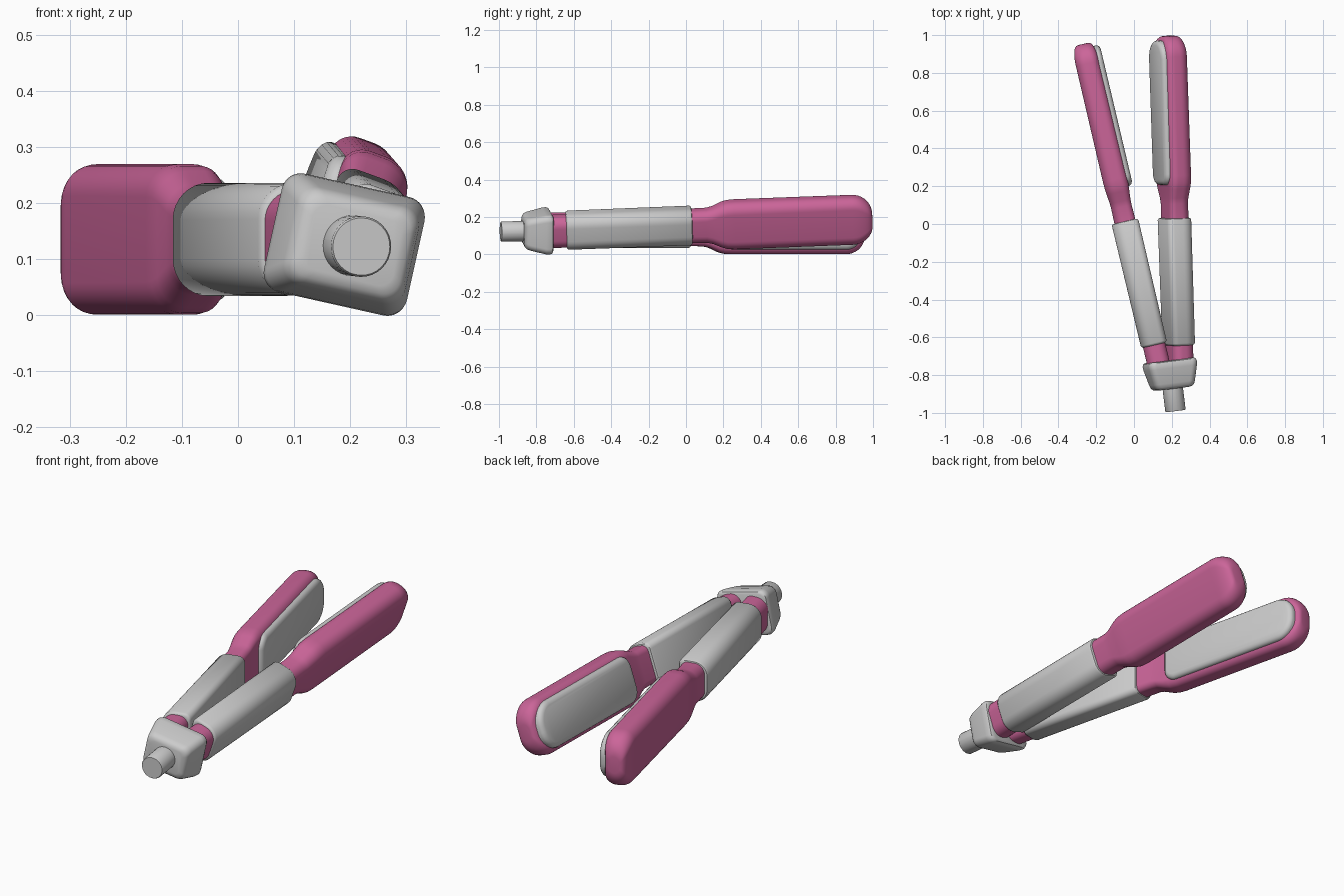
import bpy, bmesh
from math import radians, cos, sin, pi
from mathutils import Matrix, Vector

if "Cube" in bpy.data.objects:
    bpy.data.objects.remove(bpy.data.objects["Cube"])

pink = bpy.data.materials.new("pink")
pink.diffuse_color = (0.60, 0.13, 0.32, 1)
pink.use_nodes = True
pink.node_tree.nodes["Principled BSDF"].inputs["Base Color"].default_value = pink.diffuse_color


def rounded(hw, hh, r_neg, r_pos, n=9):
    """Rounded rectangle; separate corner radii on the -a and +a sides."""
    pts = []
    for k, (sa, sb) in enumerate(((1, 1), (-1, 1), (-1, -1), (1, -1))):
        r = min(r_pos if sa > 0 else r_neg, hw * 0.99, hh * 0.99)
        for i in range(n):
            t = pi / 2 * (k + i / (n - 1))
            pts.append((sa * (hw - r) + r * cos(t), sb * (hh - r) + r * sin(t)))
    return pts


def loft(name, rings, matrix, mirror=1, mat=None):
    """Skin a list of equal-length point rings and close both ends."""
    bm = bmesh.new()
    vs = [[bm.verts.new((p[0] * mirror, p[1], p[2])) for p in r] for r in rings]
    n = len(vs[0])
    for a, b in zip(vs, vs[1:]):
        for i in range(n):
            j = (i + 1) % n
            bm.faces.new((a[i], a[j], b[j], b[i]))
    bm.faces.new(vs[0])
    bm.faces.new(vs[-1])
    bmesh.ops.recalc_face_normals(bm, faces=bm.faces)
    me = bpy.data.meshes.new(name)
    bm.to_mesh(me)
    bm.free()
    ob = bpy.data.objects.new(name, me)
    bpy.context.collection.objects.link(ob)
    ob.matrix_world = matrix
    if mat:
        me.materials.append(mat)
    bpy.ops.object.select_all(action='DESELECT')
    ob.select_set(True)
    bpy.context.view_layer.objects.active = ob
    bpy.ops.object.shade_smooth_by_angle(angle=radians(40))
    return ob


def along_y(stations):
    """Cross-sections (y, half width, half height, outer radius, inner radius)."""
    return [[(a, y, b) for a, b in rounded(hw, hh, ro, ri)]
            for y, hw, hh, ro, ri in stations]


def place(loc, yaw, pitch, roll):
    return (Matrix.Translation(loc) @ Matrix.Rotation(radians(yaw), 4, 'Z')
            @ Matrix.Rotation(radians(pitch), 4, 'X')
            @ Matrix.Rotation(radians(roll), 4, 'Y'))


def arm(side, matrix, mirror):
    # pink shell: hinge end, core, neck, paddle, domed tip
    body = [(-0.78, 0.060, 0.088, 0.055, 0.045), (-0.60, 0.060, 0.088, 0.055, 0.045),
            (-0.02, 0.057, 0.090, 0.050, 0.030), (0.08, 0.055, 0.092, 0.050, 0.030),
            (0.11, 0.056, 0.099, 0.050, 0.030), (0.16, 0.061, 0.122, 0.055, 0.035),
            (0.19, 0.064, 0.131, 0.057, 0.040), (0.23, 0.065, 0.134, 0.058, 0.042)]
    for i in range(10):
        t = radians(88 * i / 9)
        hw = 0.063 * (0.35 + 0.65 * cos(t) ** 0.7)
        hh = 0.134 * (0.28 + 0.72 * cos(t))
        body.append((0.86 + 0.107 * sin(t), hw, hh, 0.056, 0.042))
    loft(side + "_arm", along_y(body), matrix, mirror, pink)

    # grey grip sleeve with softened ends
    grip = [(-0.672, 0.058, 0.088, 0.055, 0.028), (-0.669, 0.065, 0.095, 0.060, 0.030),
            (-0.660, 0.070, 0.100, 0.064, 0.030), (-0.008, 0.072, 0.101, 0.066, 0.030),
            (0.000, 0.067, 0.096, 0.062, 0.028), (0.003, 0.056, 0.086, 0.053, 0.025)]
    loft(side + "_grip", along_y(grip), matrix, mirror)

    # heating plate on the inner face, edges rolled over
    rings = []
    for x, inset in ((0.02, 0), (0.066, 0), (0.074, 0.003), (0.081, 0.010), (0.086, 0.022)):
        rings.append([(x, 0.562 + a, b) for a, b in
                      rounded(0.382 - inset, 0.110 - inset, 0.06 - inset, 0.095 - inset)])
    loft(side + "_heating_plate", rings, matrix, mirror)


arm("left", place((-0.048, 0.012, 0.135), 13.3, 0, 0), 1)
arm("right", place((0.219, 0.03, 0.150), 1.9, 2.2, 20), -1)

# hinge cap, tapering toward the cord
hinge = place((0.187, -0.722, 0.126), 7.0, 0.8, 12.5)
cap = [(0.000, 0.118, 0.096, 0.03, 0.03), (-0.005, 0.127, 0.104, 0.035, 0.035),
       (-0.018, 0.131, 0.108, 0.035, 0.035), (-0.04, 0.129, 0.106, 0.035, 0.035),
       (-0.120, 0.112, 0.089, 0.035, 0.035), (-0.138, 0.106, 0.083, 0.035, 0.035),
       (-0.147, 0.096, 0.073, 0.03, 0.03), (-0.151, 0.082, 0.060, 0.025, 0.025)]
loft("hinge_cap", along_y(cap), hinge)

# round cord outlet
stub = [(-0.12, 0.054, 0.054, 1, 1), (-0.265, 0.054, 0.054, 1, 1),
        (-0.270, 0.051, 0.051, 1, 1)]
loft("cord_outlet", along_y(stub), hinge)
